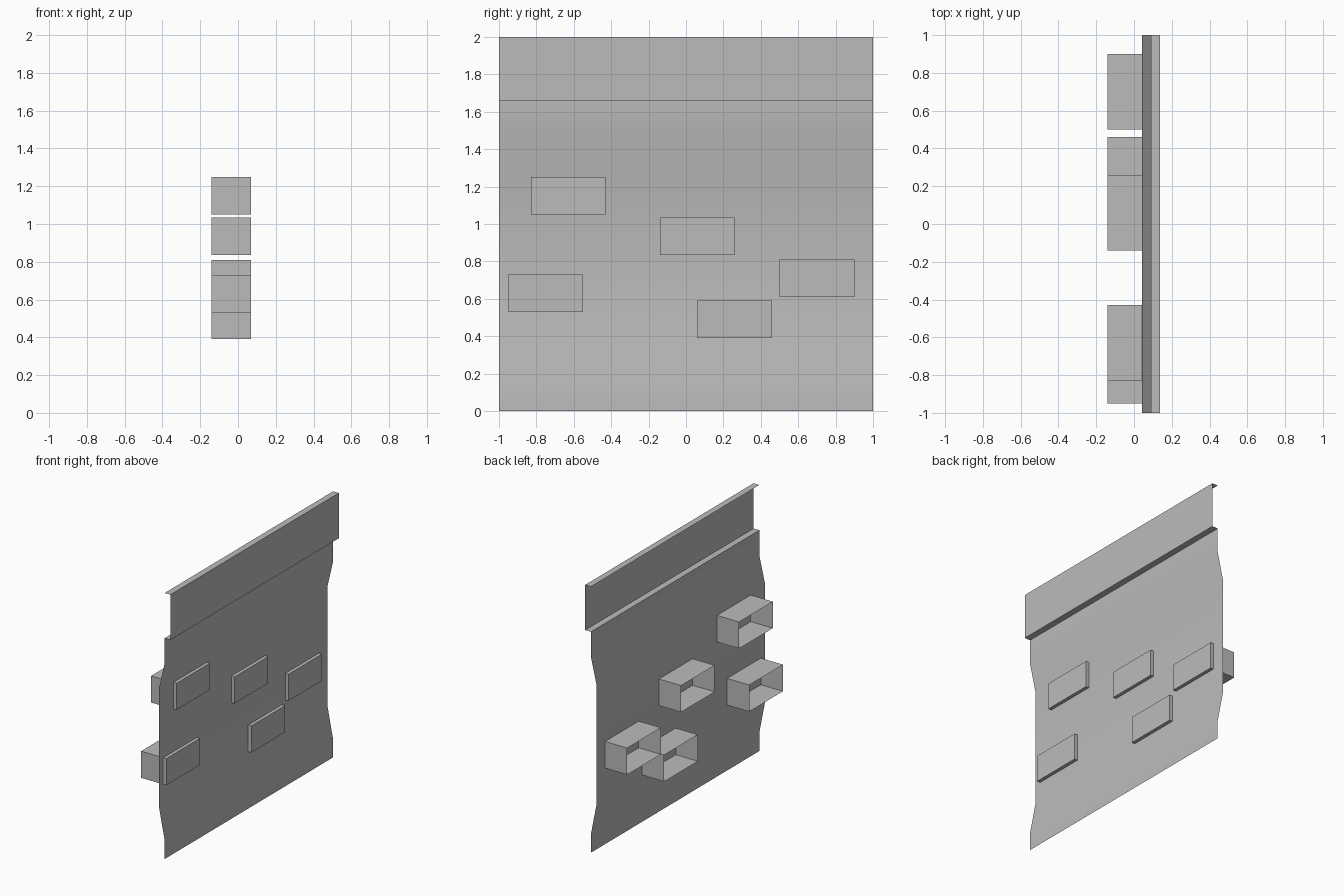
import bpy
import bmesh
import math

cube = bpy.data.objects.get("Cube")
if cube:
    bpy.data.objects.remove(cube, do_unlink=True)

# One plain grey for every part
grey = bpy.data.materials.new("plain_grey")
grey.use_nodes = True
colour = (0.5, 0.5, 0.5, 1)
grey.diffuse_color = colour
grey.node_tree.nodes["Principled BSDF"].inputs["Base Color"].default_value = colour


def add_object(name, bm):
    mesh = bpy.data.meshes.new(name)
    bm.to_mesh(mesh)
    bm.free()
    mesh.materials.append(grey)
    obj = bpy.data.objects.new(name, mesh)
    bpy.context.scene.collection.objects.link(obj)
    return obj


# Thin bent panel: side profile (x, z) swept along the full depth
INNER, MIDDLE, OUTER = 0.043, 0.09, 0.138
profile = [
    (MIDDLE, 0), (MIDDLE, 0.14), (INNER, 0.38), (INNER, 1.27),
    (MIDDLE, 1.47), (MIDDLE, 1.66), (OUTER, 1.66), (OUTER, 2), (MIDDLE, 2),
]
bm = bmesh.new()
rows = [[bm.verts.new((x, y, z)) for y in (-1, 1)] for x, z in profile]
for low, high in zip(rows, rows[1:]):
    bm.faces.new((low[0], low[1], high[1], high[0]))
panel = add_object("bent_panel", bm)

bpy.ops.object.select_all(action="DESELECT")
panel.select_set(True)
bpy.context.view_layer.objects.active = panel
bpy.ops.object.shade_smooth_by_angle(angle=math.radians(30))


# Thin-walled boxes through the panel, closed in front and open behind
def open_box(name, y, z):
    bm = bmesh.new()
    bmesh.ops.create_cube(bm, size=1)
    back = [f for f in bm.faces if f.normal.x < -0.9]
    bmesh.ops.delete(bm, geom=back, context="FACES_ONLY")
    bmesh.ops.scale(bm, vec=(0.21, 0.4, 0.2), verts=bm.verts)
    bmesh.ops.translate(bm, vec=(-0.036, y, z), verts=bm.verts)
    add_object(name, bm)


centres = [(-0.63, 1.15), (0.06, 0.935), (-0.75, 0.63), (0.26, 0.49), (0.7, 0.71)]
for number, (y, z) in enumerate(centres, 1):
    open_box(f"open_box_{number}", y, z)
